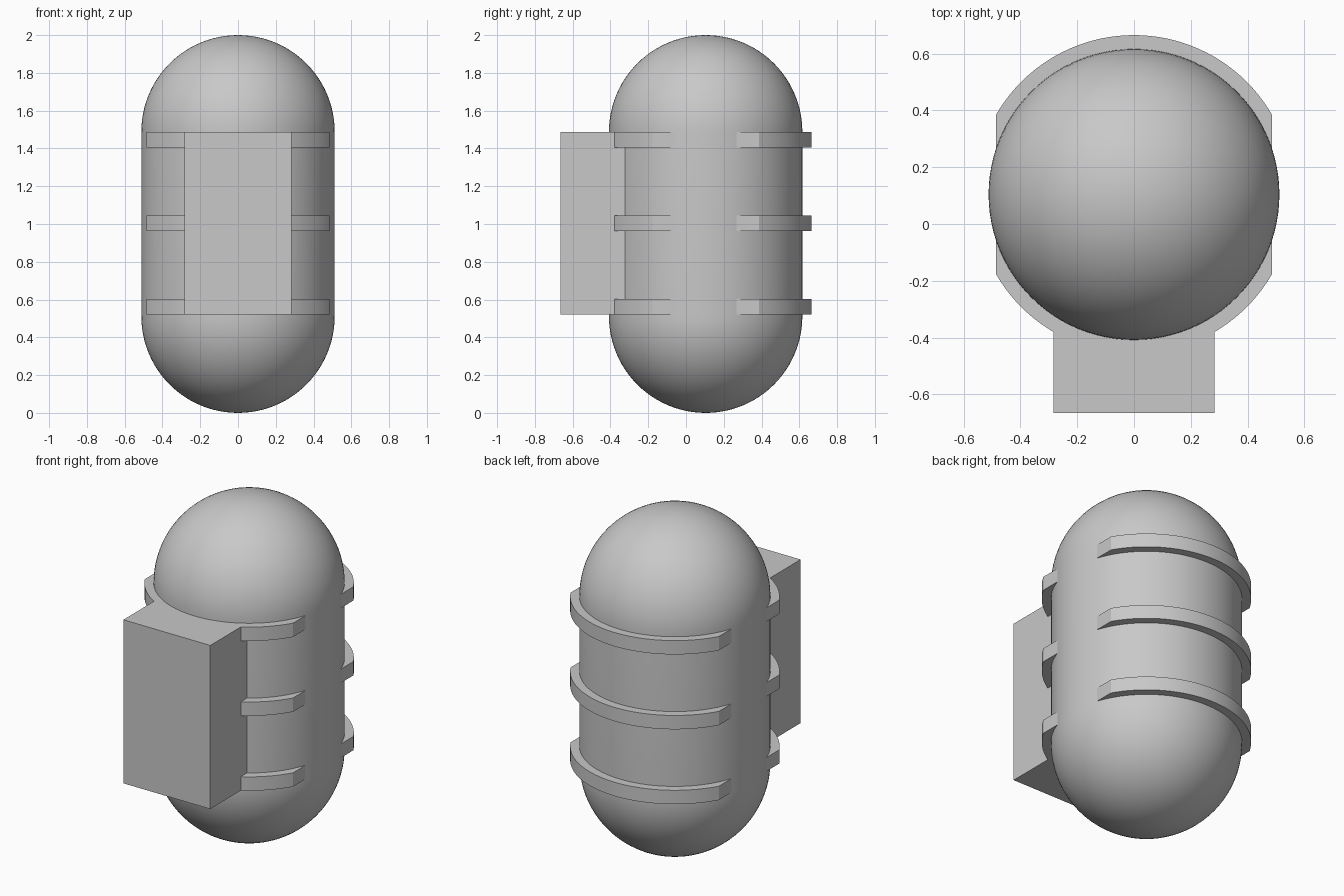
import bpy
import bmesh
from math import sin, cos, pi, asin, radians
from mathutils import Vector

cube = bpy.data.objects.get("Cube")
if cube:
    bpy.data.objects.remove(cube, do_unlink=True)

AXIS_Y = 0.104          # depth of the tank's axis
RADIUS = 0.512
BAND_RADIUS = 0.561
BAND_HALF_WIDTH = 0.485
BOTTOM, TOP = 0.52, 1.487

grey = bpy.data.materials.new("plain_grey")
grey.use_nodes = True
grey.diffuse_color = (0.58, 0.58, 0.58, 1)
grey.node_tree.nodes["Principled BSDF"].inputs["Base Color"].default_value = grey.diffuse_color


def finish(name, bm, smooth=False):
    bmesh.ops.recalc_face_normals(bm, faces=bm.faces[:])
    mesh = bpy.data.meshes.new(name)
    bm.to_mesh(mesh)
    bm.free()
    mesh.materials.append(grey)
    obj = bpy.data.objects.new(name, mesh)
    bpy.context.collection.objects.link(obj)
    if smooth:
        bpy.ops.object.select_all(action="DESELECT")
        obj.select_set(True)
        bpy.context.view_layer.objects.active = obj
        bpy.ops.object.shade_smooth_by_angle(angle=radians(30))
    return obj


def extruded(name, outline, z0, z1, smooth=False):
    bm = bmesh.new()
    face = bm.faces.new([bm.verts.new((x, y, z0)) for x, y in outline])
    result = bmesh.ops.extrude_face_region(bm, geom=[face], use_keep_orig=True)
    verts = [v for v in result["geom"] if isinstance(v, bmesh.types.BMVert)]
    bmesh.ops.translate(bm, verts=verts, vec=(0, 0, z1 - z0))
    return finish(name, bm, smooth)


# Tank: half-capsule profile revolved about its vertical axis
steps = 24
arc = [i * pi / 2 / steps for i in range(steps + 1)]
profile = [(RADIUS * sin(a), RADIUS - RADIUS * cos(a)) for a in arc]
profile += [(r, 2 - z) for r, z in reversed(profile)]
bm = bmesh.new()
verts = [bm.verts.new((r, AXIS_Y, z)) for r, z in profile]
edges = [bm.edges.new(pair) for pair in zip(verts, verts[1:])]
bmesh.ops.spin(bm, geom=verts + edges, cent=Vector((0, AXIS_Y, 0)), axis=(0, 0, 1),
               angle=2 * pi, steps=96, use_merge=True)
bmesh.ops.remove_doubles(bm, verts=bm.verts[:], dist=0.0001)
finish("tank", bm, True)

# Bands: discs trimmed flat on the left and right
half = asin(BAND_HALF_WIDTH / BAND_RADIUS)
sweep = [-half + 2 * half * i / 40 for i in range(41)]
outline = [(BAND_RADIUS * sin(a), AXIS_Y + BAND_RADIUS * cos(a)) for a in sweep]
outline += [(-x, 2 * AXIS_Y - y) for x, y in outline]
thickness = 0.082
spacing = (TOP - BOTTOM - thickness) / 2
for i, place in enumerate(("lower", "middle", "upper")):
    z = BOTTOM + i * spacing
    extruded(place + "_band", outline, z, z + thickness, True)

# Mounting block on the front
w, front, back = 0.284, -0.665, -0.1
extruded("mounting_block", [(-w, front), (w, front), (w, back), (-w, back)], BOTTOM, TOP)
